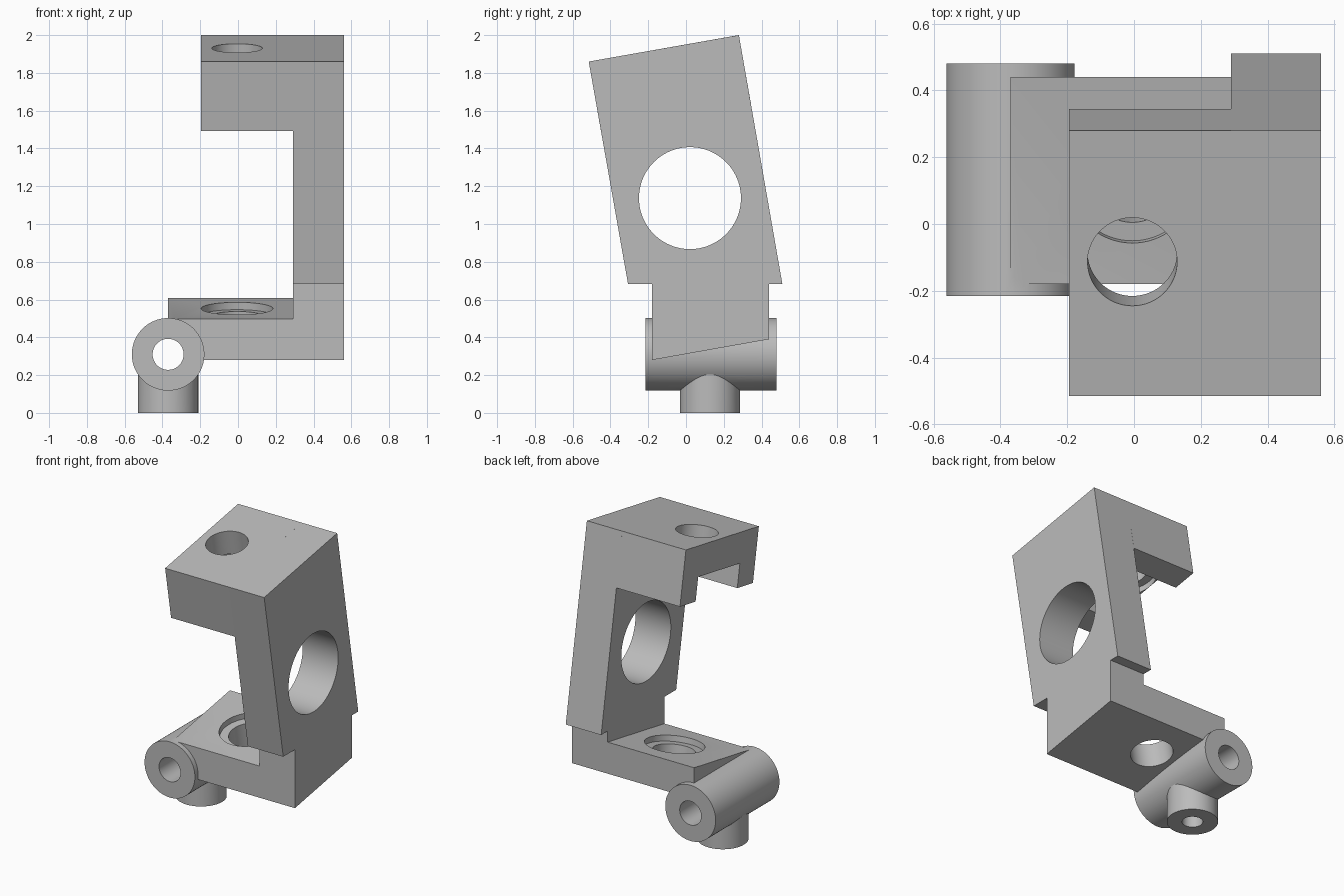
import bpy, bmesh, math
from mathutils import Vector, Matrix

if "Cube" in bpy.data.objects:
    bpy.data.objects.remove(bpy.data.objects["Cube"], do_unlink=True)

grey = bpy.data.materials.new("machined grey")
grey.use_nodes = True
colour = (0.5, 0.5, 0.5, 1)
grey.diffuse_color = colour
grey.node_tree.nodes["Principled BSDF"].inputs["Base Color"].default_value = colour

TILT = math.radians(10)
ALONG = Vector((0, math.cos(TILT), math.sin(TILT)))    # tilted depth direction
DOWN = Vector((0, math.sin(TILT), -math.cos(TILT)))    # tilted downward direction
CORNER = Vector((0, -0.515, 1.86))                     # top front edge of the cap
BORE_TOP = Vector((-0.005, -0.113, 1.931))             # where the tilted bore enters


def add_object(name, bm):
    bmesh.ops.recalc_face_normals(bm, faces=bm.faces)
    mesh = bpy.data.meshes.new(name)
    bm.to_mesh(mesh)
    bm.free()
    mesh.materials.append(grey)
    obj = bpy.data.objects.new(name, mesh)
    bpy.context.collection.objects.link(obj)
    return obj


def prism(name, outline, x0, x1):
    """Extrude a (y, z) outline along x."""
    bm = bmesh.new()
    face = bm.faces.new([bm.verts.new((x0, y, z)) for y, z in outline])
    new = bmesh.ops.extrude_face_region(bm, geom=[face])["geom"]
    bmesh.ops.translate(bm, vec=(x1 - x0, 0, 0),
                        verts=[v for v in new if isinstance(v, bmesh.types.BMVert)])
    return add_object(name, bm)


def rod(name, start, end, radius):
    """Round bar between two points."""
    start, end = Vector(start), Vector(end)
    axis = end - start
    turn = Vector((0, 0, 1)).rotation_difference(axis).to_matrix().to_4x4()
    bm = bmesh.new()
    bmesh.ops.create_cone(bm, cap_ends=True, segments=96, radius1=radius, radius2=radius,
                          depth=axis.length,
                          matrix=Matrix.Translation((start + end) / 2) @ turn)
    return add_object(name, bm)


def combine(body, tool, operation):
    tool.hide_render = True
    mod = body.modifiers.new("combine", "BOOLEAN")
    mod.operation, mod.solver, mod.object = operation, "EXACT", tool
    bpy.context.view_layer.objects.active = body
    bpy.ops.object.modifier_apply(modifier=mod.name)
    bpy.data.objects.remove(tool, do_unlink=True)


def tilted(u, v):
    p = CORNER + ALONG * u + DOWN * v
    return p.y, p.z


def bore(near, far, radius):
    return rod("bore", BORE_TOP + DOWN * near, BORE_TOP + DOWN * far, radius)


# Upright side wall with its narrower foot
bracket = prism("bracket", [(-0.515, 1.86), (0.28, 2.0), (0.51, 0.683), (0.44, 0.683),
                            (0.44, 0.39), (-0.18, 0.28), (-0.18, 0.683), (-0.307, 0.683)],
                0.29, 0.56)

# Cap with a channel along its underside
width, height, lip, ceiling = 0.807, 0.372, 0.173, 0.21
cap = prism("cap", [tilted(u, v) for u, v in (
    (0, 0), (width, 0), (width, height), (width - lip, height), (width - lip, ceiling),
    (lip, ceiling), (lip, height), (0, height))], -0.195, 0.29)

# Sloping lower plate
plate = prism("lower_plate", [(-0.18, 0.28), (0.44, 0.39), (0.44, 0.607), (-0.18, 0.498)],
              -0.37, 0.29)

# Cross barrel and the stub below it
PX, PY, PZ = -0.37, 0.127, 0.31
barrel = rod("barrel", (PX, -0.215, PZ), (PX, 0.48, PZ), 0.192)
stub = rod("stub", (PX, PY, 0), (PX, PY, PZ), 0.16)

for part in (cap, plate, barrel, stub):
    combine(bracket, part, "UNION")

# Tilted bore, with a shallow seat in the cap channel and in the lower plate
floor = (BORE_TOP.z - 0.553) / math.cos(TILT)
for tool in (bore(-0.2, floor + 0.5, 0.134),
             bore(ceiling - 0.04, ceiling + 0.1, 0.19),
             bore(floor - 0.1, floor + 0.04, 0.19),
             # Side window, barrel bore and stub bore
             rod("window", (0.1, 0.021, 1.137), (0.8, 0.021, 1.137), 0.27),
             rod("barrel_bore", (PX, -0.4, PZ), (PX, 0.7, PZ), 0.082),
             rod("stub_bore", (PX, PY, -0.2), (PX, PY, PZ), 0.065)):
    combine(bracket, tool, "DIFFERENCE")

# Smooth round walls, crisp edges
bpy.ops.object.select_all(action="DESELECT")
bracket.select_set(True)
bpy.context.view_layer.objects.active = bracket
bpy.ops.object.shade_smooth_by_angle(angle=math.radians(20))
